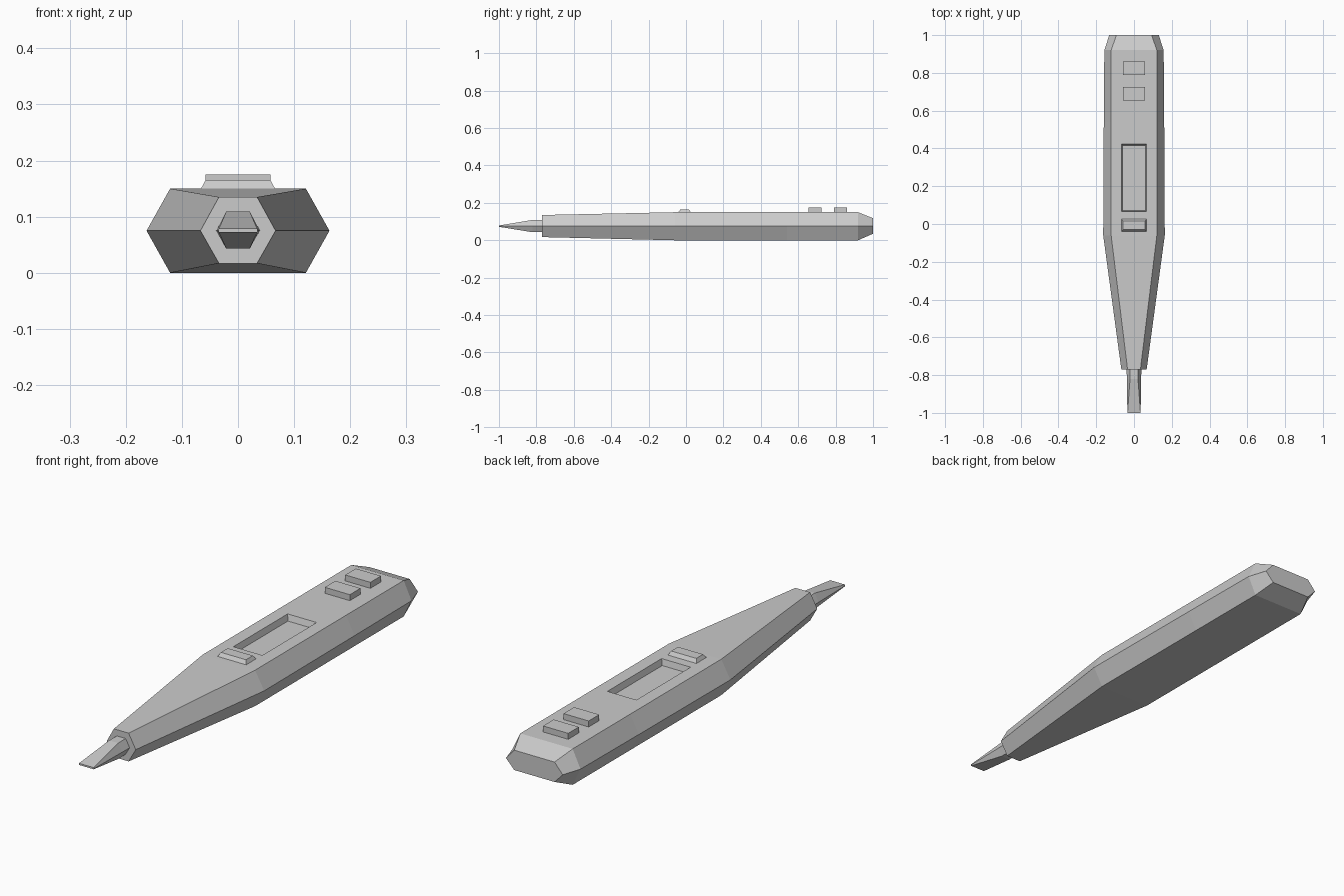
import bpy
import bmesh

if "Cube" in bpy.data.objects:
    bpy.data.objects.remove(bpy.data.objects["Cube"])

MID = 0.075

grey = bpy.data.materials.new("light_grey")
grey.use_nodes = True
colour = (0.6, 0.6, 0.6, 1)
grey.diffuse_color = colour
grey.node_tree.nodes["Principled BSDF"].inputs["Base Color"].default_value = colour


def loft(name, rings):
    """Skin a closed solid through rings of points."""
    bm = bmesh.new()
    loops = [[bm.verts.new(p) for p in ring] for ring in rings]
    n = len(loops[0])
    for a, b in zip(loops, loops[1:]):
        for i in range(n):
            j = (i + 1) % n
            bm.faces.new((a[i], a[j], b[j], b[i]))
    bm.faces.new(loops[0])
    bm.faces.new(loops[-1])
    bmesh.ops.recalc_face_normals(bm, faces=bm.faces)
    mesh = bpy.data.meshes.new(name)
    bm.to_mesh(mesh)
    bm.free()
    mesh.materials.append(grey)
    obj = bpy.data.objects.new(name, mesh)
    bpy.context.collection.objects.link(obj)
    return obj


def hexagon(y, wide, flat, low, high):
    return [(wide, y, MID), (flat, y, high), (-flat, y, high),
            (-wide, y, MID), (-flat, y, low), (flat, y, low)]


def rectangle(half, y0, y1, z):
    return [(-half, y0, z), (half, y0, z), (half, y1, z), (-half, y1, z)]


# Six-sided handle, tapering to the nose and chamfered at the back
body = loft("body", [hexagon(*s) for s in (
    (-0.77, 0.067, 0.034, 0.017, 0.135),
    (-0.06, 0.163, 0.121, 0, 0.15),
    (0.54, 0.16, 0.121, 0, 0.15),
    (0.92, 0.157, 0.121, 0, 0.15),
    (1.0, 0.131, 0.093, 0.035, 0.118))])

# Flat blade tip
loft("blade_tip", [hexagon(*s) for s in (
    (-0.76, 0.039, 0.02, 0.043, 0.109),
    (-0.82, 0.038, 0.021, 0.043, 0.109),
    (-1.0, 0.035, 0.034, 0.072, 0.079))])

# Recessed window in the top
cutter = loft("window_cutter", [
    rectangle(0.06, 0.071, 0.415, 0.125),
    rectangle(0.067, 0.065, 0.423, 0.15),
    rectangle(0.067, 0.065, 0.423, 0.18)])
cutter.hide_render = True
cut = body.modifiers.new("window", "BOOLEAN")
cut.operation = "DIFFERENCE"
cut.solver = "EXACT"
cut.object = cutter
bpy.context.view_layer.objects.active = body
bpy.ops.object.modifier_apply(modifier=cut.name)
bpy.data.objects.remove(cutter)

# Bevelled slider ahead of the window
loft("slider", [rectangle(0.067, -0.042, 0.027, 0.148),
                rectangle(0.058, -0.03, 0.015, 0.165)])

# Two push buttons near the back
for name, y in (("front_button", 0.655), ("rear_button", 0.79)):
    loft(name, [rectangle(0.058, y, y + 0.07, z) for z in (0.145, 0.175)])
